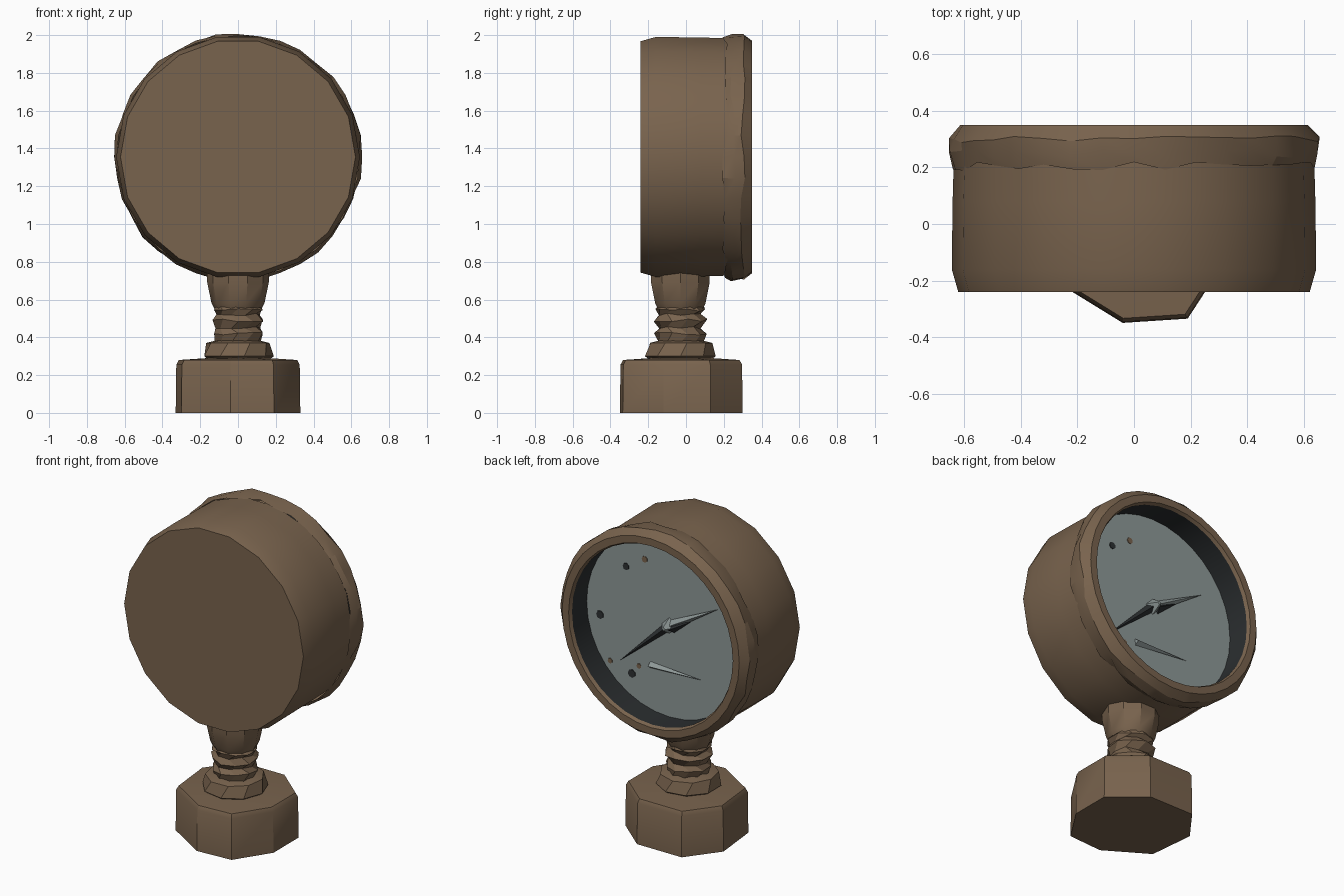
import bpy, bmesh, math, random

if "Cube" in bpy.data.objects:
    bpy.data.objects.remove(bpy.data.objects["Cube"])

random.seed(4)
CZ = 1.355  # height of the gauge drum axis


def material(name, rgb):
    m = bpy.data.materials.new(name)
    m.diffuse_color = (*rgb, 1)
    m.use_nodes = True
    m.node_tree.nodes["Principled BSDF"].inputs["Base Color"].default_value = m.diffuse_color
    return m


BRONZE = material("aged bronze", (0.19, 0.125, 0.075))
GREY = material("dial grey", (0.27, 0.315, 0.31))
DARK = material("dark iron", (0.026, 0.03, 0.032))


def finish(name, bm, mats, angle=35, recalc=True):
    if recalc:
        bmesh.ops.recalc_face_normals(bm, faces=bm.faces)
    me = bpy.data.meshes.new(name)
    bm.to_mesh(me)
    bm.free()
    ob = bpy.data.objects.new(name, me)
    bpy.context.collection.objects.link(ob)
    for m in mats:
        me.materials.append(m)
    bpy.ops.object.select_all(action='DESELECT')
    ob.select_set(True)
    bpy.context.view_layer.objects.active = ob
    bpy.ops.object.shade_smooth_by_angle(angle=math.radians(angle))
    return ob


def loft(rings, caps=(True, True), closed=False):
    """Skin a list of point rings; returns the bmesh."""
    bm = bmesh.new()
    vs = [[bm.verts.new(p) for p in r] for r in rings]
    n = len(vs[0])
    pairs = list(zip(vs, vs[1:])) + ([(vs[-1], vs[0])] if closed else [])
    for a, b in pairs:
        for i in range(n):
            j = (i + 1) % n
            bm.faces.new((a[i], a[j], b[j], b[i]))
    if caps[0] and not closed:
        bm.faces.new(vs[0][::-1])
    if caps[1] and not closed:
        bm.faces.new(vs[-1])
    return bm


def ring_y(r, y, n, jr=0, jy=0, turn=0.0):
    """Ring around the drum axis, with optional roughness."""
    pts = []
    for i in range(n):
        a = math.tau * (i + turn) / n
        q = r + random.uniform(-jr, jr)
        pts.append((q * math.cos(a), y + random.uniform(-jy, jy), CZ + q * math.sin(a)))
    return pts


def ring_z(r, z, n, cy=-0.03, turn=0.0, jr=0, jz=0):
    pts = []
    for i in range(n):
        a = math.tau * (i + turn) / n
        q = r + random.uniform(-jr, jr)
        pts.append((q * math.cos(a), cy + q * math.sin(a), z + random.uniform(-jz, jz)))
    return pts


# Drum: closed front, open towards the dial
N = 18
finish("drum", loft([ring_y(r, y, N) for r, y in
       [(0.622, -0.24), (0.645, -0.16), (0.642, 0.08), (0.638, 0.22)]],
       caps=(True, False)), [BRONZE])

# Knurled bezel: rough outer band, flat lip, returning inside
M = 36
finish("bezel", loft([
    ring_y(0.638, 0.205, M, 0.004, 0.015),
    ring_y(0.651, 0.25, M, 0.011, 0.018),
    ring_y(0.652, 0.30, M, 0.009, 0.012),
    ring_y(0.615, 0.35, M),
    ring_y(0.57, 0.35, M),
    ring_y(0.56, 0.33, M)], caps=(False, False)), [BRONZE], 20)

# Dark well wall behind the lip
finish("well_wall", loft([ring_y(0.56, 0.33, M), ring_y(0.575, 0.15, M)],
       caps=(False, False)), [DARK])

# Dial plate
finish("dial", loft([ring_y(0.60, 0.14, 16), ring_y(0.60, 0.165, 16)]), [GREY])


def spike(name, base, tip, width, y0, y1, mat):
    """Ridged tapering bar lying on the dial."""
    (bx, bz), (tx, tz) = base, tip
    d = math.hypot(tx - bx, tz - bz)
    nx, nz = -(tz - bz) / d * width / 2, (tx - bx) / d * width / 2
    bm = bmesh.new()
    l, r, t, k = [bm.verts.new(p) for p in
                  [(bx + nx, y0, CZ + bz + nz), (bx - nx, y0, CZ + bz - nz),
                   (tx, y0 + 0.015, CZ + tz), (bx, y1, CZ + bz)]]
    for f in ((l, r, t), (l, t, k), (r, k, t), (l, k, r)):
        bm.faces.new(f)
    finish(name, bm, [mat], 10)


# Pointer: two arms, a dark root and a faceted hub
spike("pointer_tail", (0, 0), (0.33, -0.30), 0.055, 0.166, 0.195, DARK)
spike("pointer_arm", (0, 0), (-0.35, 0.20), 0.06, 0.166, 0.195, GREY)
spike("pointer_root", (-0.02, -0.01), (-0.16, 0.07), 0.06, 0.167, 0.205, DARK)
finish("pointer_hub", loft([
    [(x, 0.165, CZ + z) for x, z in ((0.05, 0), (0, 0.05), (-0.05, 0), (0, -0.05))],
    [(x, 0.225, CZ + z) for x, z in ((0.012, 0), (0, 0.012), (-0.012, 0), (0, -0.012))]]),
    [GREY], 10)
# Raised sliver on the lower dial
spike("dial_sliver", (0.13, -0.28), (-0.24, -0.275), 0.04, 0.166, 0.195, GREY)

# Small worn specks on the dial
for k, (x, z, s, m) in enumerate([
        (0.30, 0.29, 0.022, DARK), (0.17, 0.37, 0.02, BRONZE), (0.48, -0.06, 0.026, DARK),
        (0.26, -0.37, 0.026, DARK), (0.41, -0.33, 0.016, BRONZE), (0.21, -0.31, 0.016, BRONZE)]):
    finish(f"dial_speck_{k}", loft([
        [(x + s * math.cos(a), y, CZ + z + s * math.sin(a))
         for a in [math.tau * i / 7 for i in range(7)]] for y in (0.163, 0.169)]), [m])

# Stem: collar, twisted thread and flared top
finish("collar", loft([ring_z(r, z, 9, turn=t) for r, z, t in
       [(0.15, 0.27, 0), (0.19, 0.30, 0), (0.17, 0.37, 0.3), (0.11, 0.385, 0.3)]]), [BRONZE], 25)
finish("thread", loft([ring_z(r, z, 10, turn=t, jr=0.006, jz=0.008) for r, z, t in
       [(0.12, 0.37, 0), (0.135, 0.42, 0.5), (0.115, 0.45, 0), (0.14, 0.49, 0.5),
        (0.115, 0.52, 0), (0.135, 0.545, 0.5), (0.12, 0.57, 0)]]), [BRONZE], 15)
finish("stem_top", loft([ring_z(r, z, 10) for r, z in
       [(0.125, 0.55), (0.14, 0.58), (0.163, 0.69), (0.163, 0.76)]]), [BRONZE])

# Base nut: worn eight-sided block with a slightly rounded top edge
PLAN = [(-0.33, 0.10), (-0.30, -0.19), (-0.04, -0.35), (0.19, -0.335),
        (0.33, -0.12), (0.33, 0.13), (0.13, 0.30), (-0.18, 0.30)]
finish("base_nut", loft([[(x * s, (y + 0.025) * s - 0.025, z) for x, y in PLAN]
       for s, z in [(1, 0), (0.99, 0.255), (0.95, 0.28), (0.5, 0.29)]]), [BRONZE], 30)
